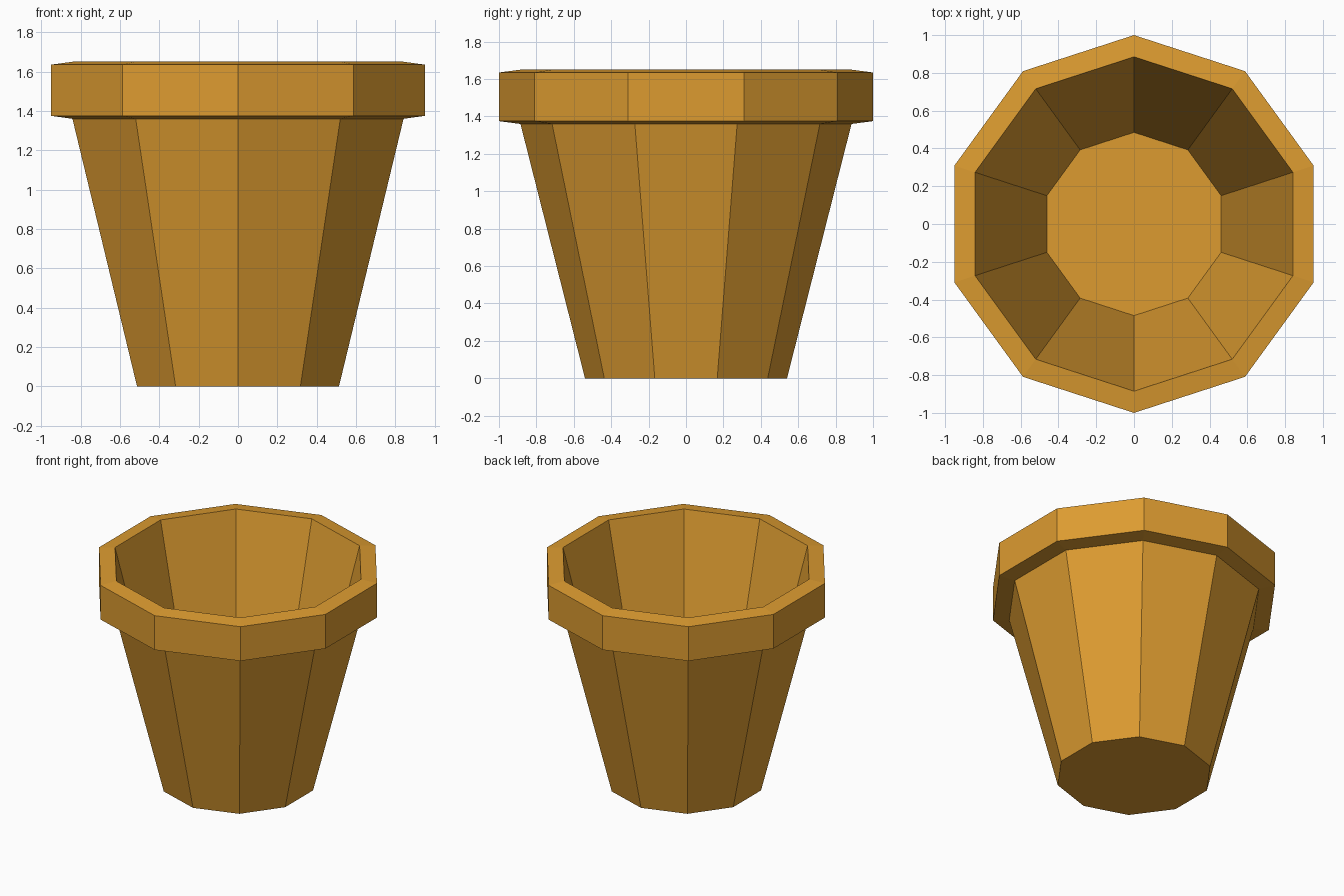
import bpy
import bmesh
from math import cos, sin, pi

cube = bpy.data.objects.get("Cube")
if cube:
    bpy.data.objects.remove(cube, do_unlink=True)

SIDES = 10

# Terracotta material
clay = bpy.data.materials.new("ochre clay")
clay.use_nodes = True
color = (0.72, 0.33, 0.03, 1)
clay.diffuse_color = color
clay.node_tree.nodes["Principled BSDF"].inputs["Base Color"].default_value = color


def lathe(name, profile, material):
    """Turn a (radius, height) profile into a closed faceted solid."""
    bm = bmesh.new()
    rings = []
    for r, z in profile:
        angles = [pi / 2 + 2 * pi * i / SIDES for i in range(SIDES)]
        rings.append([bm.verts.new((r * cos(a), r * sin(a), z)) for a in angles])
    for low, high in zip(rings, rings[1:]):
        for i in range(SIDES):
            j = (i + 1) % SIDES
            bm.faces.new((low[i], low[j], high[j], high[i]))
    bm.faces.new(rings[0][::-1])
    bm.faces.new(rings[-1])
    bmesh.ops.recalc_face_normals(bm, faces=bm.faces)
    mesh = bpy.data.meshes.new(name)
    bm.to_mesh(mesh)
    bm.free()
    mesh.materials.append(material)
    obj = bpy.data.objects.new(name, mesh)
    bpy.context.collection.objects.link(obj)
    return obj


# Pot: base, tapered wall, overhanging rim, inner wall, inner floor
lathe("flower_pot", [
    (0.54, 0),
    (0.885, 1.36),
    (1.0, 1.375),
    (1.0, 1.635),
    (0.885, 1.65),
    (0.485, 0.07),
], clay)
